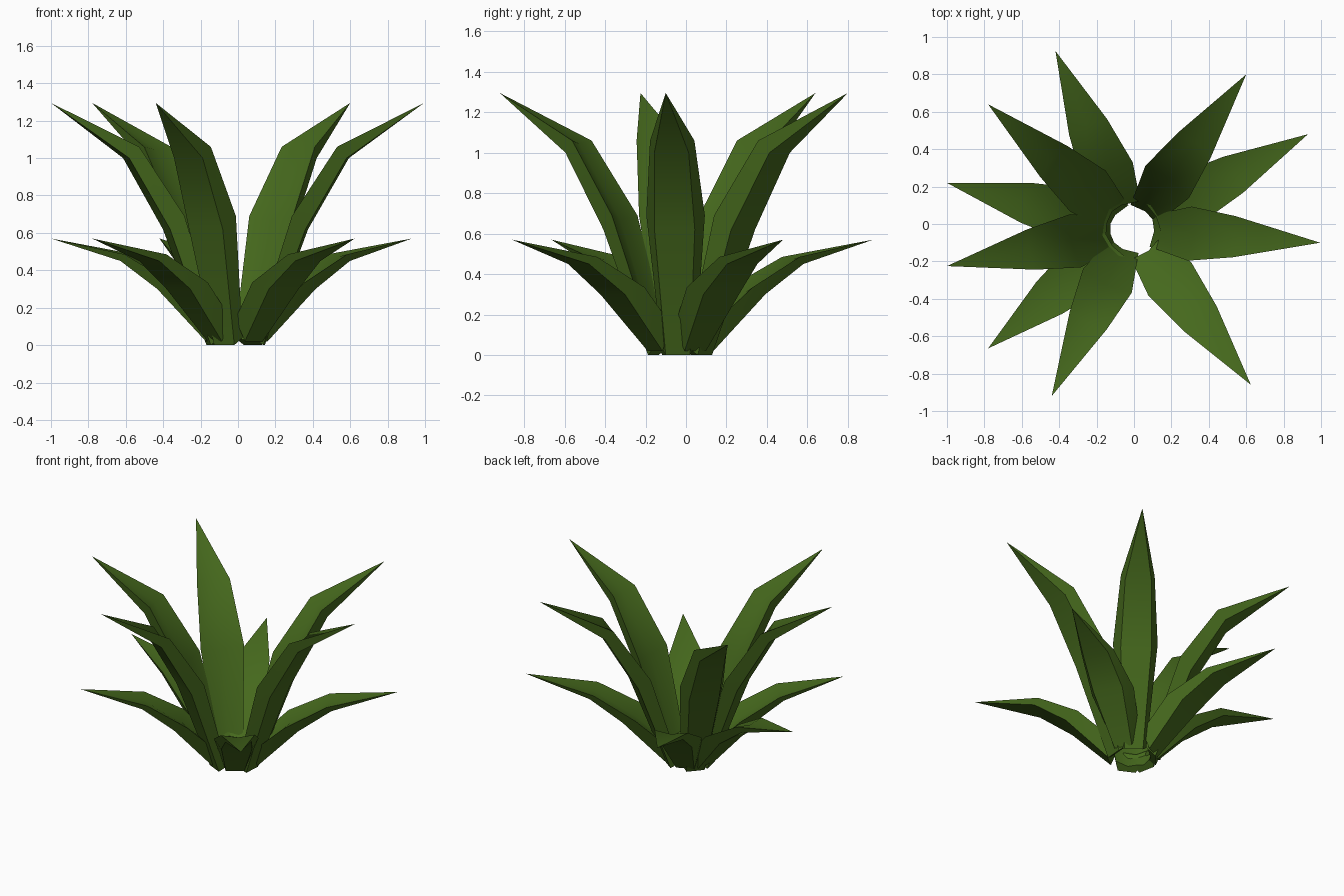
import bpy, bmesh
from mathutils import Vector

if "Cube" in bpy.data.objects:
    bpy.data.objects.remove(bpy.data.objects["Cube"])

mat = bpy.data.materials.new("leaf_green")
mat.diffuse_color = (0.06, 0.14, 0.012, 1)
mat.use_nodes = True
mat.node_tree.nodes["Principled BSDF"].inputs["Base Color"].default_value = mat.diffuse_color

HUB = Vector((-0.01, -0.03, 0))

# Stations: top (r, z, half width), bottom (r, z, half width), channel depth
TALL = [((0.10, 0.04, 0.085), (0.15, 0.00, 0.06), 0.03),
        ((0.31, 0.69, 0.145), (0.38, 0.62, 0.10), 0.04),
        ((0.55, 1.06, 0.110), (0.60, 1.00, 0.085), 0.025)]
LOW = [((0.12, 0.14, 0.10), (0.15, 0.02, 0.06), 0.03),
       ((0.32, 0.335, 0.145), (0.405, 0.30, 0.10), 0.04),
       ((0.58, 0.485, 0.110), (0.61, 0.45, 0.085), 0.02)]


def leaf(name, tip, tip_z, stations):
    """Channelled blade that tapers to a point."""
    out = Vector((tip[0], tip[1], 0)) - HUB
    scale = out.length / 1.01
    out.normalize()
    side = Vector((-out.y, out.x, 0))

    def point(r, w, z):
        return HUB + out * r * scale + side * w + Vector((0, 0, z))

    bm = bmesh.new()
    rings = []
    for (tr, tz, tw), (br, bz, bw), dip in stations:
        k = dip * 0.6
        pts = [point(tr, tw, tz), point(tr + k, 0, tz - k), point(tr, -tw, tz),
               point(br, -bw, bz), point(br, bw, bz)]
        rings.append([bm.verts.new(p) for p in pts])
    for a, b in zip(rings, rings[1:]):
        for i in range(5):
            j = (i + 1) % 5
            bm.faces.new((a[i], a[j], b[j], b[i]))
    end = bm.verts.new((tip[0], tip[1], tip_z))
    for i in range(5):
        bm.faces.new((rings[-1][i], rings[-1][(i + 1) % 5], end))
    bm.faces.new(rings[0][::-1])
    bmesh.ops.recalc_face_normals(bm, faces=bm.faces)
    me = bpy.data.meshes.new(name)
    bm.to_mesh(me)
    bm.free()
    me.materials.append(mat)
    ob = bpy.data.objects.new(name, me)
    bpy.context.collection.objects.link(ob)
    bpy.ops.object.select_all(action='DESELECT')
    ob.select_set(True)
    bpy.context.view_layer.objects.active = ob
    bpy.ops.object.shade_smooth_by_angle(angle=0.6)


# Upright inner leaves
for n, tip in enumerate([(-0.44, -0.92), (-1.0, -0.225), (0.995, -0.10),
                         (-0.78, 0.64), (0.60, 0.80)]):
    leaf(f"tall_leaf_{n + 1}", tip, 1.295, TALL)

# Spreading outer leaves
for n, tip in enumerate([(-1.0, 0.22), (-0.78, -0.665), (-0.42, 0.925),
                         (0.625, -0.86), (0.93, 0.48)]):
    leaf(f"low_leaf_{n + 1}", tip, 0.57, LOW)
